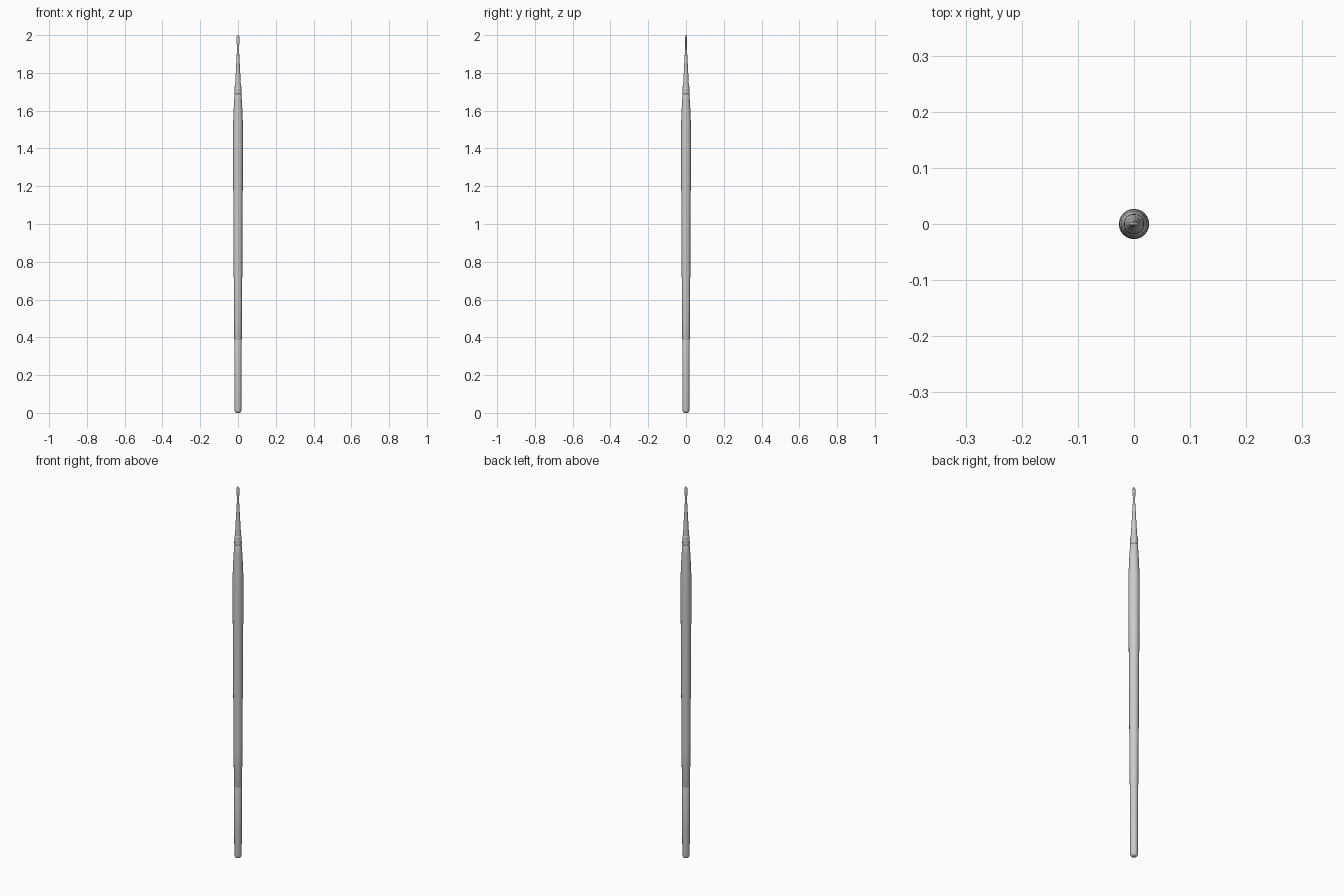
import bpy, bmesh, math

def loft(name, rings, sides=24):
    """Closed surface through elliptical rings given as (z, rx, ry)."""
    bm = bmesh.new()
    loops = []
    for z, rx, ry in rings:
        loops.append([bm.verts.new((rx * math.cos(2 * math.pi * i / sides),
                                    ry * math.sin(2 * math.pi * i / sides), z))
                      for i in range(sides)])
    for a, b in zip(loops, loops[1:]):
        for i in range(sides):
            j = (i + 1) % sides
            bm.faces.new((a[i], a[j], b[j], b[i]))
    bm.faces.new(loops[0][::-1])
    bm.faces.new(loops[-1])
    mesh = bpy.data.meshes.new(name)
    bm.to_mesh(mesh)
    bm.free()
    ob = bpy.data.objects.new(name, mesh)
    bpy.context.collection.objects.link(ob)
    bpy.ops.object.select_all(action='DESELECT')
    ob.select_set(True)
    bpy.context.view_layer.objects.active = ob
    bpy.ops.object.shade_smooth_by_angle(angle=math.radians(35))
    return ob

def lathe(name, profile):
    return loft(name, [(z, r, r) for z, r in profile])

# rounded end cap
lathe("end_cap", [(0, 0.008), (0.002, 0.0125), (0.007, 0.0165), (0.015, 0.0182),
                  (0.2, 0.0188), (0.384, 0.0198), (0.387, 0.0190)])

# swelling handle
lathe("handle", [(0.387, 0.0190), (0.390, 0.0200), (0.6, 0.0218), (0.8, 0.0230),
                 (1.0, 0.0240), (1.2, 0.0253), (1.4, 0.0268), (1.47, 0.0270),
                 (1.53, 0.0259), (1.6, 0.0233), (1.65, 0.0206), (1.686, 0.0182),
                 (1.689, 0.0170)])

# grooved collar
lathe("collar", [(1.689, 0.0170), (1.692, 0.0184), (1.703, 0.0184), (1.705, 0.0176),
                 (1.707, 0.0184), (1.720, 0.0182), (1.722, 0.0170),
                 (1.724, 0.0178), (1.734, 0.0170), (1.737, 0.0150)])

# tapering shank with a small flattened working tip
loft("shank_and_tip", [(1.735, 0.0150, 0.0150), (1.80, 0.0118, 0.0118),
                       (1.87, 0.0082, 0.0082), (1.92, 0.0056, 0.0054),
                       (1.938, 0.0050, 0.0045), (1.952, 0.0070, 0.0042),
                       (1.968, 0.0088, 0.0042), (1.982, 0.0088, 0.0044),
                       (1.992, 0.0070, 0.0038), (1.998, 0.0040, 0.0025),
                       (2.0, 0.0014, 0.0010)])
